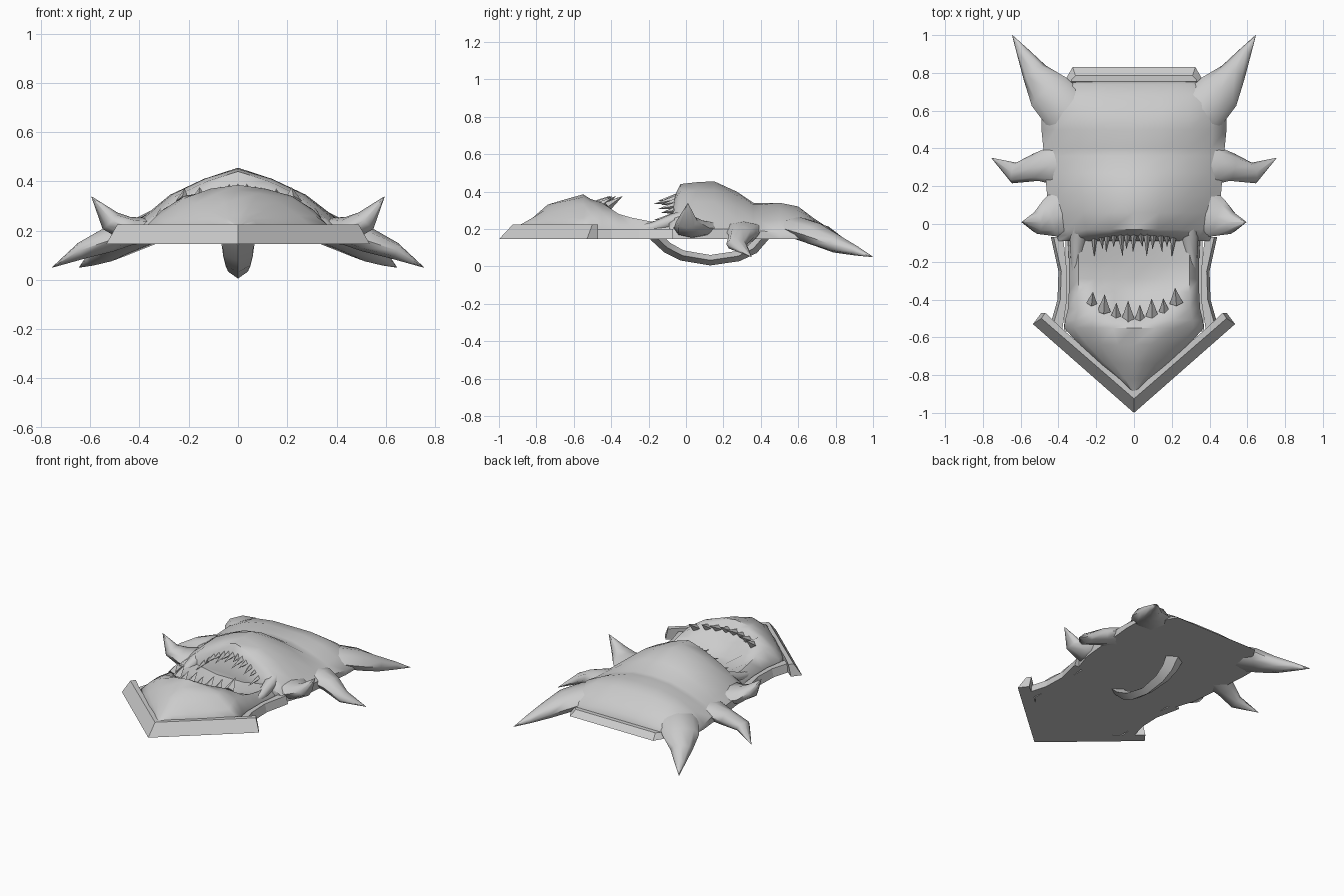
import bpy
import math
from mathutils import Vector

cube = bpy.data.objects.get("Cube")
if cube:
    bpy.data.objects.remove(cube)

metal = bpy.data.materials.new("grey_metal")
metal.use_nodes = True
GREY = (0.6, 0.6, 0.6, 1)
metal.diffuse_color = GREY
metal.node_tree.nodes["Principled BSDF"].inputs["Base Color"].default_value = GREY
FLOOR = 0.145


def add_mesh(name, verts, faces, angle):
    mesh = bpy.data.meshes.new(name)
    mesh.from_pydata(verts, [], faces)
    mesh.materials.append(metal)
    obj = bpy.data.objects.new(name, mesh)
    bpy.context.collection.objects.link(obj)
    bpy.ops.object.select_all(action="DESELECT")
    obj.select_set(True)
    bpy.context.view_layer.objects.active = obj
    bpy.ops.object.mode_set(mode="EDIT")
    bpy.ops.mesh.select_all(action="SELECT")
    bpy.ops.mesh.remove_doubles(threshold=0.0005)
    bpy.ops.mesh.normals_make_consistent(inside=False)
    bpy.ops.object.mode_set(mode="OBJECT")
    bpy.ops.object.shade_smooth_by_angle(angle=math.radians(angle))


def loft(name, rings, angle):
    """Join closed rings of equal size and cap both ends."""
    n = len(rings[0])
    verts = [p for ring in rings for p in ring]
    faces = [(r * n + i, r * n + (i + 1) % n, (r + 1) * n + (i + 1) % n, (r + 1) * n + i)
             for r in range(len(rings) - 1) for i in range(n)]
    faces += [tuple(range(n)), tuple(range(len(verts) - n, len(verts)))]
    add_mesh(name, verts, faces, angle)


def spike(name, path, sides=8, angle=60):
    """Tapered tube; each path entry is x, y, z, half width, half height."""
    pts = [Vector(p[:3]) for p in path]
    rings = []
    for i, p in enumerate(path):
        along = (pts[min(i + 1, len(pts) - 1)] - pts[max(i - 1, 0)]).normalized()
        across = along.cross(Vector((0, 0, 1))).normalized()
        up = across.cross(along)
        rings.append([pts[i] + across * p[3] * math.cos(t) + up * p[4] * math.sin(t)
                      for t in (math.tau * k / sides for k in range(sides))])
    loft(name, rings, angle)


def prism(name, bottom, top, z):
    """Solid between a base outline on the back plane and a top outline."""
    loft(name, [[(x, y, FLOOR) for x, y in bottom], [(x, y, z) for x, y in top]], 20)


def both(points):
    """Close a left-hand outline with its mirror image."""
    return points + [(-x, y) for x, y in reversed(points)]


def skin(name, rows):
    """Relief lofted along y; rows hold y, half width and five heights, in hundredths."""
    rings = []
    for y, w, *heights in rows:
        half = [(f * w / 100, h / 100) for f, h in zip((0, .3, .6, .85, 1), heights)]
        half.append((w / 100, FLOOR))
        ring = half + [(-x, z) for x, z in reversed(half[1:])]
        rings.append([(x, y / 100, z) for x, z in ring])
    loft(name, rings, 50)


# Lower jaw with chin, lip and hollow mouth
skin("lower_jaw", [
    (-89, 1, 22, 22, 22, 22, 22),
    (-82, 8, 26, 26, 25, 24, 22),
    (-74, 18, 33, 31, 28, 25, 22),
    (-64, 29, 36, 35, 31, 26, 22),
    (-55, 37, 38.5, 37, 33, 26, 22),
    (-51, 36.5, 33, 36, 34, 28, 22),
    (-45, 35, 26, 29, 34, 29, 21),
    (-36, 34.5, 20, 21, 27, 28, 20),
    (-29, 34.5, 20, 20, 22, 26, 20),
    (-19, 34.5, 20, 20, 22, 24, 19),
    (-7, 35, 22, 22, 24, 25, 19),
    (0, 36, 23, 23, 24, 25, 19),
])

# Snout dome, brow and swept back crest
skin("upper_head", [
    (-9, 40, 24, 24, 24, 23, 20),
    (-6, 41, 38, 36, 31, 25, 20),
    (-3, 42, 44, 40, 34, 25, 20),
    (6, 45, 45, 41, 34.5, 25, 20),
    (15, 46, 45.5, 41, 34.5, 25, 20),
    (27, 47, 40, 38, 32, 25, 20),
    (36, 48, 34, 33, 29, 24, 19),
    (40, 48, 34, 33, 29, 24, 19),
    (50, 49, 34, 34, 31, 25, 18),
    (60, 49, 32, 32, 30, 24, 17),
    (68, 49, 26, 26, 25, 21, 16),
    (74, 36, 22, 22, 21, 20, 16),
    (76, 33, 16, 16, 16, 16, 15),
])

outer = [(0, -1), (.535, -.53), (.49, -.47)]
crown = [(0, -.925), (.49, -.5), (.47, -.47)]
rail = [(.45, -.56), (.405, -.4), (.4, -.25), (.44, -.07)]
for side, label in ((1, "left"), (-1, "right")):
    def mirrored(path):
        return [(p[0] * side, *p[1:]) for p in path]

    # Pointed chin frame
    inner = [(.38, -.555), (0, -.885)]
    prism(label + "_chin_frame", mirrored(outer + inner), mirrored(crown + inner), .225)

    # Side rail along the jaw
    slope = [(x - .015, y) for x, y in rail]
    lip = [(.38, -.56), (.355, -.4), (.355, -.25), (.375, -.07)]
    for k in range(3):
        wall = [lip[k + 1], lip[k]]
        prism(f"{label}_side_rail_{k + 1}", mirrored(rail[k:k + 2] + wall),
              mirrored(slope[k:k + 2] + wall), .2)

    # Horn and spikes
    spike(label + "_horn", mirrored([(.26, .5, .22, .1, .05), (.36, .6, .205, .13, .06),
                                     (.45, .7, .17, .118, .062), (.525, .8, .122, .07, .05),
                                     (.59, .91, .083, .033, .026), (.645, 1, .05, .001, .001)]))
    spike(label + "_middle_spike", mirrored([(.35, .31, .2, .13, .045), (.44, .31, .19, .1, .05),
                                             (.52, .3, .165, .073, .052), (.635, .27, .118, .056, .035),
                                             (.755, .35, .05, .001, .001)]))
    spike(label + "_cheek_spike", mirrored([(.36, .06, .2, .15, .05), (.45, .03, .205, .1, .052),
                                            (.52, .005, .24, .058, .045), (.595, .01, .338, .001, .001)]))
    # Muscle that joins the jaws
    spike(label + "_jaw_muscle", mirrored([(.29, .06, .31, .01, .01), (.295, -.06, .245, .045, .04),
                                           (.305, -.18, .205, .03, .03), (.31, -.32, .19, .02, .02)]))

# Back plate under the mouth and rails
prism("mouth_back_plate", both([(.37, -.57), (.36, 0)]), both([(.37, -.57), (.36, 0)]), .16)

# Wedge shaped bar behind the crest
prism("rear_bar", both([(.37, .74), (.36, .77), (.325, .83)]),
      both([(.33, .755), (.33, .765), (.31, .785)]), .18)

# Teeth of both jaws
for i in range(8):
    x = -.224 + i * .064
    bow = (x / .224) ** 2
    size = 1 if i % 2 else .8
    spike(f"lower_tooth_{i + 1}", [(x, -.51 + .09 * bow, .32, .036 * size, .025),
                                   (x * .97, -.51 + .07 * bow + .1 * size, .345 + .03 * size, .001, .001)], 4, 20)
for i in range(13):
    x = -.21 + i * .035
    size = (1, .55, .8, .65)[i * 3 % 4]
    z = .37 - 2.2 * x * x
    spike(f"upper_tooth_{i + 1}", [(x, -.045, z, .02, .022),
                                   (x + .01 * math.sin(i * 2), -.06 - .11 * size, z - .025 * size, .001, .001)], 4, 20)

# Pointed belt loop under the back
spike("back_loop", [(0, -.17, .165, .065, .03), (0, -.1, .1, .06, .03), (0, -.02, .058, .05, .028),
                    (0, .13, .033, .04, .028), (0, .28, .055, .05, .028),
                    (0, .36, .095, .06, .03), (0, .42, .165, .07, .03)], 4, 30)
